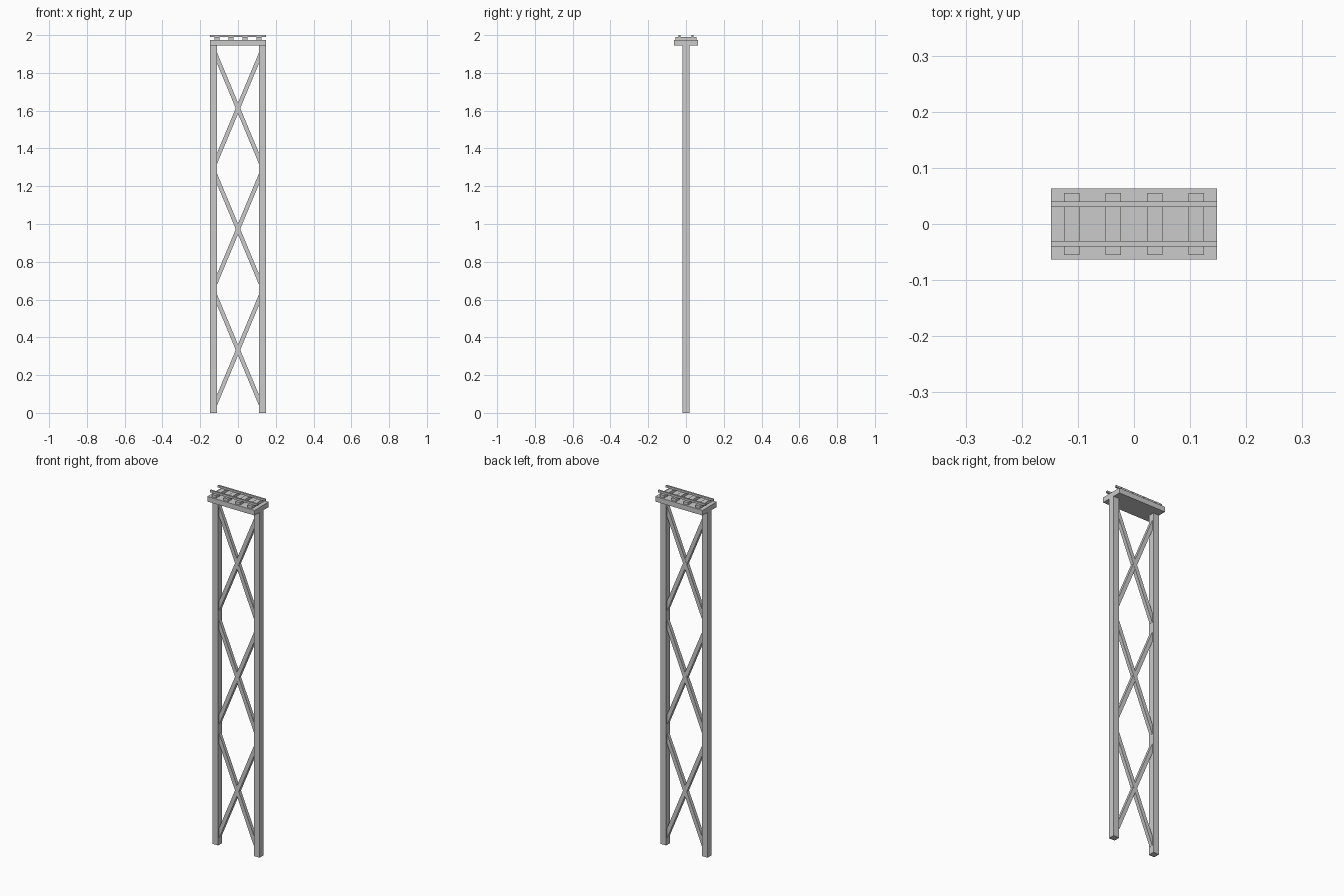
import bpy
import math

if "Cube" in bpy.data.objects:
    bpy.data.objects.remove(bpy.data.objects["Cube"])


def box(name, centre, size, pitch=0.0):
    """Box with given centre and full size, tilted about y."""
    bpy.ops.mesh.primitive_cube_add(size=1, location=centre, rotation=(0, pitch, 0))
    ob = bpy.context.object
    ob.name = name
    ob.scale = size
    bpy.ops.object.transform_apply(location=False, rotation=True, scale=True)
    return ob


DECK_BOTTOM, DECK_TOP, TIE_TOP, TOP = 1.945, 1.974, 1.989, 2.0
POST_X, POST_W = 0.129, 0.036

# Two tall posts
for side, sx in (("left", -1), ("right", 1)):
    box(f"{side}_post", (sx * POST_X, 0, DECK_BOTTOM / 2), (POST_W, POST_W, DECK_BOTTOM))

# Three bays of crossed braces, ends buried in the posts
run, rise = 0.24, 0.575
length = math.hypot(run, rise)
tilt = math.atan2(run, rise)
for bay, z in enumerate((0.333, 0.973, 1.613), 1):
    box(f"brace_rising_{bay}", (0, 0, z), (0.022, 0.020, length), tilt)
    box(f"brace_falling_{bay}", (0, 0, z), (0.022, 0.019, length), -tilt)

# Deck slab
box("deck", (0, 0, (DECK_BOTTOM + DECK_TOP) / 2), (0.295, 0.126, DECK_TOP - DECK_BOTTOM))

# Cross ties
for i in range(4):
    box(f"cross_tie_{i + 1}", ((i - 1.5) * 0.074, 0, (DECK_TOP + TIE_TOP) / 2),
        (0.027, 0.11, TIE_TOP - DECK_TOP))

# Pair of rails
for side, sy in (("front", -1), ("back", 1)):
    box(f"{side}_rail", (0, sy * 0.035, (TIE_TOP + TOP) / 2), (0.295, 0.010, TOP - TIE_TOP))
